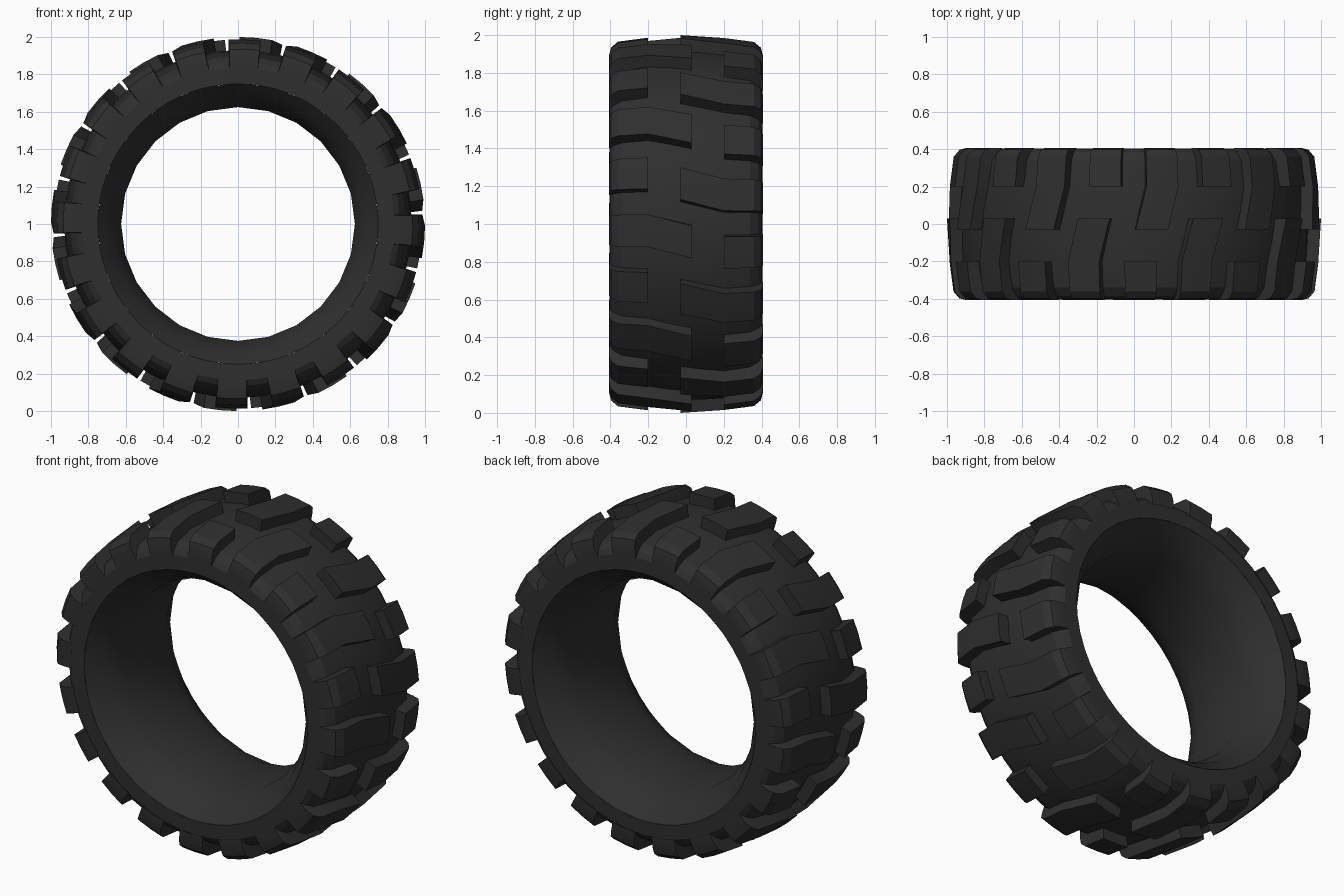
import bpy, bmesh
from math import cos, sin, radians, pi

cube = bpy.data.objects.get("Cube")
if cube:
    bpy.data.objects.remove(cube, do_unlink=True)

COLOUR = (0.028, 0.028, 0.028, 1)
rubber = bpy.data.materials.new("black rubber")
rubber.use_nodes = True
rubber.diffuse_color = COLOUR
bsdf = rubber.node_tree.nodes["Principled BSDF"]
bsdf.inputs["Base Color"].default_value = COLOUR
bsdf.inputs["Roughness"].default_value = 0.8


def polar(bm, radius, y, angle):
    """Vertex around the wheel axis, which runs along y at height 1."""
    return bm.verts.new((radius * cos(angle), y, 1 + radius * sin(angle)))


def finish(bm, name, sharp=30):
    bmesh.ops.recalc_face_normals(bm, faces=bm.faces)
    mesh = bpy.data.meshes.new(name)
    bm.to_mesh(mesh)
    bm.free()
    mesh.materials.append(rubber)
    obj = bpy.data.objects.new(name, mesh)
    bpy.context.collection.objects.link(obj)
    bpy.ops.object.select_all(action='DESELECT')
    obj.select_set(True)
    bpy.context.view_layer.objects.active = obj
    bpy.ops.object.shade_smooth_by_angle(angle=radians(sharp))
    return obj


def lathe(name, half, segments, outward):
    """Revolve a half profile of (y, radius), mirrored to both sides."""
    profile = [(-y, r) for y, r in reversed(half)] + half
    bm = bmesh.new()
    rings = [[polar(bm, r, y, 2 * pi * i / segments + pi / 2) for y, r in profile]
             for i in range(segments)]
    for i in range(segments):
        a, b = rings[i], rings[(i + 1) % segments]
        for j in range(len(profile) - 1):
            bm.faces.new((a[j], b[j], b[j + 1], a[j + 1]))
    obj = finish(bm, name, 25)
    # open shells: make the normals face the visible side
    face = max(obj.data.polygons, key=lambda p: abs(p.normal.y) < 0.2 and p.center.z)
    if (face.normal.z > 0) != outward:
        obj.data.flip_normals()
    return obj


# Outer casing with sidewalls, and the inner liner with flared lips
lathe("casing", [(0.08, 0.93), (0.2, 0.922), (0.34, 0.897),
                 (0.385, 0.865), (0.402, 0.835), (0.404, 0.75)], 48, True)
lathe("inner_liner", [(0.2, 0.625), (0.32, 0.68), (0.403, 0.755)], 24, False)

# Tread lugs: (distance from middle, top radius, base radius, slant in degrees)
OUTER = [(0.2, 0.987, 0.9, 5.6), (0.36, 0.966, 0.86, 5.6),
         (0.397, 0.935, 0.845, 5.6), (0.407, 0.895, 0.835, 5.6)]
LONG = [(-0.03, 1.0, 0.9, 9)] + OUTER
PHASE = 3.5
COUNT = 10
STEP = 360 / COUNT


def add_lug(bm, stations, side, turn, half_width):
    rows = []
    for u, top, base, slant in stations:
        mid = PHASE + side * slant + turn
        loop = [polar(bm, r, side * u, radians(mid + k * w))
                for r, w, ks in ((top, half_width, (-1, 0, 1)),
                                 (base, half_width + 0.3, (1, 0, -1))) for k in ks]
        rows.append(loop)
    n = len(rows[0])
    for a, b in zip(rows, rows[1:]):
        for i in range(n):
            j = (i + 1) % n
            bm.faces.new((a[i], a[j], b[j], b[i]))
    bm.faces.new(rows[0])
    bm.faces.new(rows[-1])


# Long and short lugs alternate on each side, staggered across the middle
for name, stations, shift in (("long_lugs", LONG, 0), ("short_lugs", OUTER, STEP / 2)):
    for label, side in (("front", -1), ("back", 1)):
        bm = bmesh.new()
        for i in range(COUNT):
            add_lug(bm, stations, side, i * STEP + shift, 5)
        finish(bm, label + "_" + name, 22)
